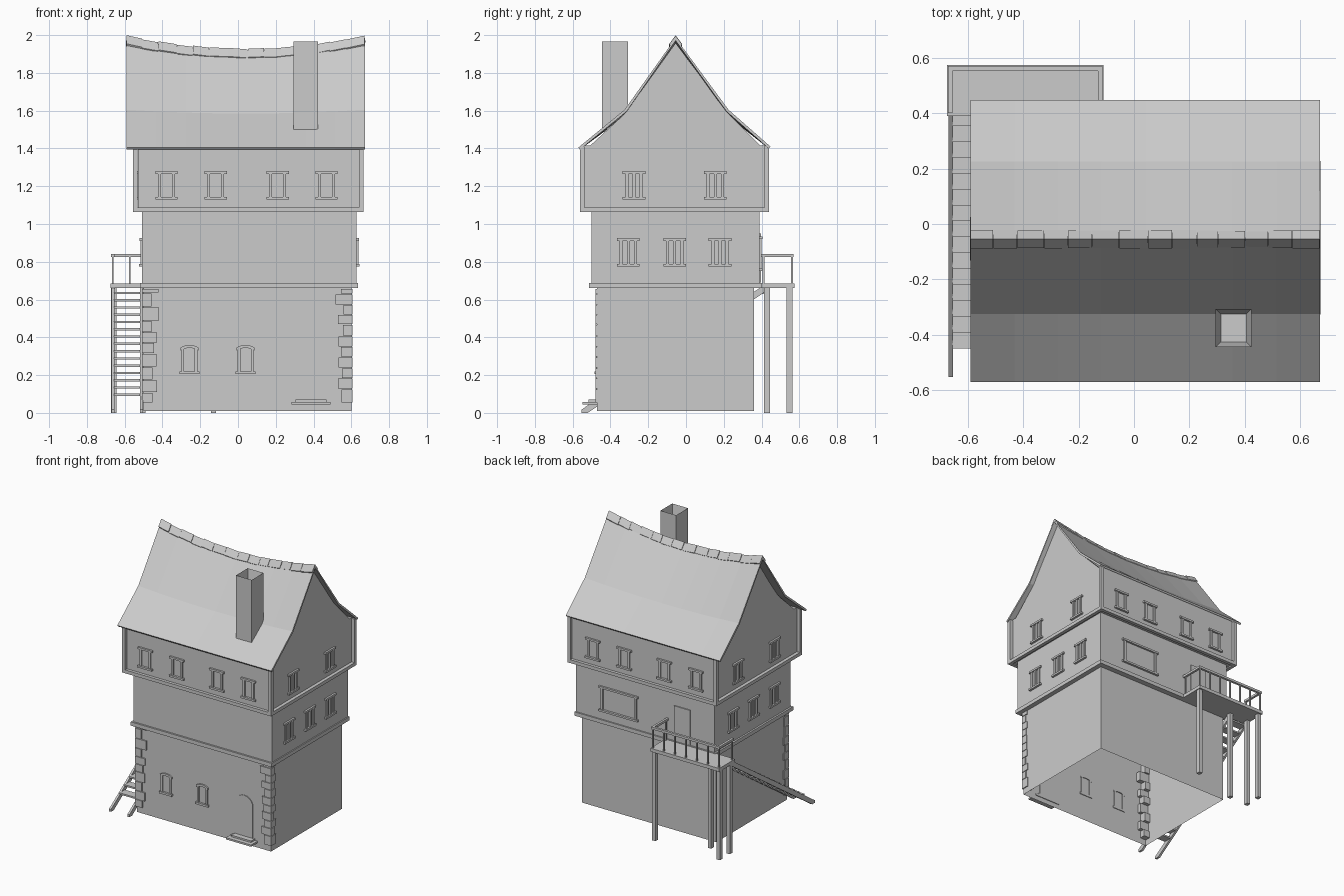
import bpy, bmesh, math, random
from mathutils import Vector, Matrix

random.seed(4)
if "Cube" in bpy.data.objects:
    bpy.data.objects.remove(bpy.data.objects["Cube"], do_unlink=True)

grey = bpy.data.materials.new("plain grey")
grey.use_nodes = True
COLOUR = (0.6, 0.6, 0.6, 1)
grey.diffuse_color = COLOUR
grey.node_tree.nodes["Principled BSDF"].inputs["Base Color"].default_value = COLOUR


def finish(bm, name):
    bmesh.ops.recalc_face_normals(bm, faces=bm.faces[:])
    mesh = bpy.data.meshes.new(name)
    bm.to_mesh(mesh)
    bm.free()
    mesh.materials.append(grey)
    ob = bpy.data.objects.new(name, mesh)
    bpy.context.collection.objects.link(ob)
    return ob


def add_box(bm, x, y, z):
    size = Matrix.Diagonal((x[1] - x[0], y[1] - y[0], z[1] - z[0], 1))
    mid = Matrix.Translation((sum(x) / 2, sum(y) / 2, sum(z) / 2))
    return bmesh.ops.create_cube(bm, size=1, matrix=mid @ size)["verts"]


def boxes(name, *items):
    bm = bmesh.new()
    for item in items:
        add_box(bm, *item)
    return finish(bm, name)


def prism(bm, outline, offset):
    """Extrude a closed outline of 3D points along an offset."""
    face = bm.faces.new([bm.verts.new(p) for p in outline])
    new = bmesh.ops.extrude_face_region(bm, geom=[face])["geom"]
    bmesh.ops.translate(bm, verts=[v for v in new if isinstance(v, bmesh.types.BMVert)], vec=offset)


def on_wall(side, plane, u, z, out, inner=0.006):
    """Box ranges for a strip lying on the wall of the given side."""
    sign = 1 if side in ("back", "left") else -1
    depth = sorted((plane - sign * inner, plane + sign * out))
    return (u, depth, z) if side in ("front", "back") else (depth, u, z)


def window(name, side, plane, centre, z0, z1, width, mullion=False):
    h = width / 2
    bars = [((-h, h), (z0, z0 + 0.014), 0.016), ((-h, h), (z1 - 0.014, z1), 0.014)]
    for s in (-1, 1):
        bars.append((sorted((s * (h - 0.014), s * (h - 0.03))), (z0, z1), 0.01))
    if mullion:
        bars.append(((-0.008, 0.008), (z0, z1), 0.01))
    boxes(name, *[on_wall(side, plane, (centre + u[0], centre + u[1]), z, out) for u, z, out in bars])


# Ground floor, open underneath
bm = bmesh.new()
add_box(bm, (-0.5, 0.6), (-0.47, 0.36), (0.01, 0.67))
bmesh.ops.delete(bm, geom=[f for f in bm.faces if f.calc_center_median().z < 0.02], context='FACES')
finish(bm, "ground_floor")

# Upper floors and ledge
boxes("floor_ledge", ((-0.52, 0.635), (-0.513, 0.4), (0.66, 0.688)))
boxes("middle_floor", ((-0.507, 0.627), (-0.5, 0.39), (0.68, 1.07)))
boxes("top_floor", ((-0.53, 0.64), (-0.54, 0.418), (1.07, 1.415)))

# Frame beams around the top floor
X0, X1, Y0, Y1, B = -0.557, 0.665, -0.562, 0.44, 0.025
boxes("top_floor_beams",
      ((X0, X1), (Y0, Y0 + B), (1.063, 1.088)), ((X0, X1), (Y1 - B, Y1), (1.063, 1.088)),
      ((X0, X0 + B), (Y0, Y1), (1.063, 1.088)), ((X1 - B, X1), (Y0, Y1), (1.063, 1.088)))
boxes("top_floor_posts", *[(x, y, (1.063, 1.41)) for x in ((X0, X0 + B), (X1 - B, X1))
                           for y in ((Y0, Y0 + B), (Y1 - B, Y1))])

# Sagging roof
PROFILE = [(-0.57, 1.405, 0), (-0.325, 1.605, 0.3), (-0.055, 1.985, 1), (0.225, 1.605, 0.3), (0.447, 1.41, 0)]
R0, R1 = -0.59, 0.672


def sag(x):
    t = (2 * x - R0 - R1) / (R1 - R0)
    return 0.068 * (1 - t * t)


bm = bmesh.new()
COLS = 8
grid = []
for i in range(COLS + 1):
    x = R0 + (R1 - R0) * i / COLS
    grid.append([bm.verts.new((x, y, z - w * sag(x))) for y, z, w in PROFILE])
for a, b in zip(grid, grid[1:]):
    for j in range(len(PROFILE) - 1):
        bm.faces.new((a[j], b[j], b[j + 1], a[j + 1]))
roof = finish(bm, "roof")
if roof.data.polygons[0].normal.z < 0:
    roof.data.flip_normals()
mod = roof.modifiers.new("thickness", 'SOLIDIFY')
mod.thickness = 0.014
mod.offset = -1

# Gable walls
bm = bmesh.new()
for x, step in ((-0.53, 0.02), (0.64, -0.02)):
    top = [(x, min(max(y, -0.54), 0.418), z - w * sag(x) - 0.02) for y, z, w in PROFILE]
    prism(bm, [(x, -0.54, 1.35)] + top + [(x, 0.418, 1.35)], (step, 0, 0))
finish(bm, "gable_walls")

# Ridge tiles
bm = bmesh.new()
TILES = 14
cuts = [R0 + (R1 - R0) * (i + (random.uniform(-0.15, 0.15) if 0 < i < TILES else 0)) / TILES
        for i in range(TILES + 1)]
for a, b in zip(cuts, cuts[1:]):
    za, zb = (2.0 - sag(x) - random.uniform(0, 0.008) for x in (a, b))
    w, y = random.uniform(0.028, 0.034), -0.055
    outline = [(a, y - w, za - 0.045), (a, y, za), (a, y + w, za - 0.045),
               (a, y + w - 0.006, za - 0.056), (a, y, za - 0.018), (a, y - w + 0.006, za - 0.056)]
    prism(bm, outline, (b - a - 0.002, 0, zb - za))
finish(bm, "ridge_tiles")

# Chimney with a hollow top
bm = bmesh.new()
add_box(bm, (0.295, 0.424), (-0.445, -0.307), (1.5, 1.965))
top = [f for f in bm.faces if f.calc_center_median().z > 1.96]
bmesh.ops.inset_region(bm, faces=top, thickness=0.026)
bmesh.ops.translate(bm, verts=top[0].verts[:], vec=(0, 0, -0.1))
finish(bm, "chimney")

# Top floor windows
for side, plane in (("front", -0.54), ("back", 0.418)):
    for i, x in enumerate((-0.378, -0.118, 0.21, 0.468)):
        window(f"top_window_{side}_{i + 1}", side, plane, x, 1.13, 1.28, 0.118)
for side, plane, mid in (("right", -0.53, -0.507), ("left", 0.64, 0.627)):
    for i, y in enumerate((-0.275, 0.155)):
        window(f"gable_window_{side}_{i + 1}", side, plane, y, 1.13, 1.28, 0.12, True)
    for i, y in enumerate((-0.305, -0.06, 0.18)):
        window(f"middle_window_{side}_{i + 1}", side, mid, y, 0.775, 0.925, 0.12, True)
window("large_back_window", "back", 0.39, 0.275, 0.75, 0.935, 0.32)

# Balcony door
boxes("balcony_door", on_wall("back", 0.39, (-0.31, -0.18), (0.69, 0.95), 0.008))

# Ground floor windows with arched lintels
for i, x in enumerate((-0.257, 0.04)):
    bm = bmesh.new()
    add_box(bm, (x - 0.052, x + 0.052), (-0.485, -0.465), (0.205, 0.22))
    for s in (-1, 1):
        add_box(bm, sorted((x + s * 0.028, x + s * 0.042)), (-0.478, -0.465), (0.22, 0.338))
    arc = [(x + 0.048 * k / 3, -0.48, 0.36 - 0.014 * (k / 3) ** 2) for k in range(-3, 4)]
    under = [(p[0], p[1], p[2] - 0.016) for p in reversed(arc)]
    prism(bm, arc + under, (0, 0.016, 0))
    finish(bm, f"ground_window_{i + 1}")

# Arched front door and steps
bm = bmesh.new()
arch = [(0.383 + 0.071 * math.cos(a), -0.476, 0.3 + 0.071 * math.sin(a))
        for a in (math.pi * k / 10 for k in range(11))]
prism(bm, [(0.454, -0.476, 0.06)] + arch[:] + [(0.312, -0.476, 0.06)], (0, 0.009, 0))
finish(bm, "front_door")
boxes("door_steps", ((0.283, 0.49), (-0.547, -0.465), (0.045, 0.058)),
      ((0.305, 0.468), (-0.515, -0.465), (0.058, 0.07)))

# Corner stones
for name, x, s in (("right", -0.5, 1), ("left", 0.6, -1)):
    stones, z, n = [], 0.055, 0
    while z < 0.64:
        h = min(random.uniform(0.05, 0.075), 0.66 - z)
        w = (0.075 if n % 2 else 0.05) + random.uniform(-0.008, 0.008)
        d = (0.032 if n % 2 else 0.045) + random.uniform(-0.006, 0.006)
        stones.append((sorted((x - s * 0.007, x + s * w)), (-0.48, -0.47 + d), (z, z + h - 0.004)))
        z, n = z + h, n + 1
    boxes(f"corner_stones_{name}", *stones)

# Balcony deck and support posts
boxes("balcony_deck", ((-0.675, -0.11), (0.39, 0.575), (0.66, 0.685)))
boxes("balcony_posts", *[((x - 0.014, x + 0.014), (y - 0.016, y + 0.016), (0, 0.665))
                         for x, y in ((-0.13, 0.547), (-0.658, 0.547), (-0.658, 0.43), (-0.505, 0.43))])

# Balcony railing
rails = [((-0.672, -0.113), (0.553, 0.57), (0.825, 0.842)),
         ((-0.672, -0.655), (0.4, 0.57), (0.825, 0.842)),
         ((-0.13, -0.113), (0.39, 0.57), (0.825, 0.842))]
spots = [(-0.663 + 0.0902 * i, 0.561) for i in range(7)] + [(-0.663, 0.41), (-0.122, 0.41)]
rails += [((x - 0.005, x + 0.005), (y - 0.005, y + 0.005), (0.68, 0.83)) for x, y in spots]
boxes("balcony_railing", *rails)

# Outside stair
bm = bmesh.new()
for x in (-0.67, -0.52):
    prism(bm, [(x, 0.41, 0.675), (x, 0.41, 0.635), (x, -0.52, 0.0), (x, -0.552, 0.0), (x, -0.552, 0.018)],
          (0.016, 0, 0))
finish(bm, "stair_stringers")
boxes("stair_treads", *[((-0.656, -0.518), (y - 0.03, y + 0.03), (z - 0.006, z + 0.006))
                        for y, z in ((0.385 - 0.0575 * i, 0.635 - 0.0385 * i) for i in range(15))])
